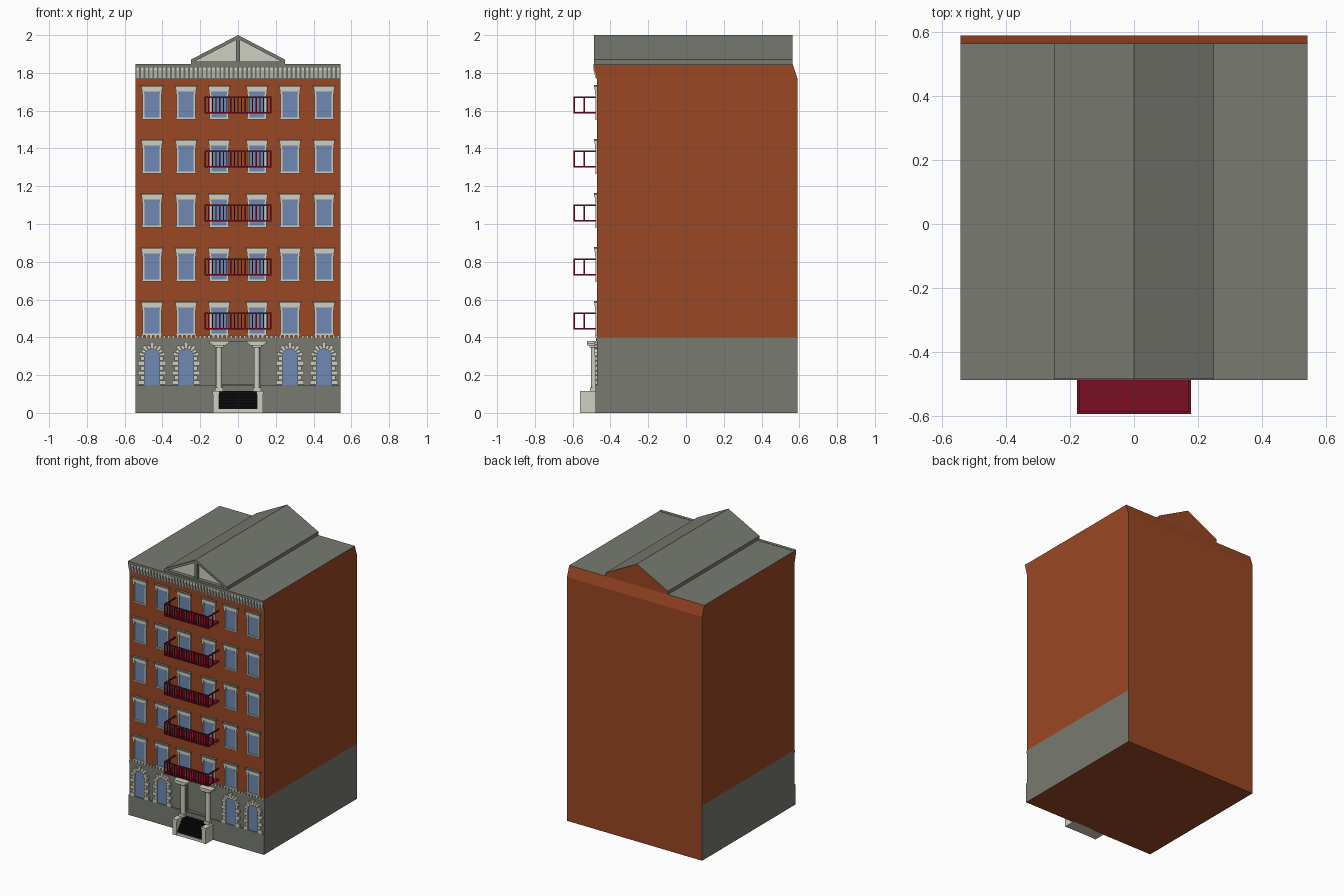
import bpy, bmesh, math
from mathutils import Vector

if "Cube" in bpy.data.objects:
    bpy.data.objects.remove(bpy.data.objects["Cube"])


def material(name, rgb):
    m = bpy.data.materials.new(name)
    lin = [(c / 255 / 12.92) if c < 11 else ((c / 255 + 0.055) / 1.055) ** 2.4 for c in rgb]
    m.diffuse_color = (*lin, 1)
    m.use_nodes = True
    m.node_tree.nodes["Principled BSDF"].inputs["Base Color"].default_value = m.diffuse_color
    return m


STONE = material("grey_stone", (120, 123, 113))
BRICK = material("red_brick", (154, 71, 35))
CREAM = material("cream_stone", (208, 207, 193))
GLASS = material("blue_glass", (110, 137, 178))
IRON = material("crimson_iron", (122, 14, 36))
BLACK = material("black_steps", (12, 12, 12))

parts = {}


def part(name, *mats):
    """Get or start the mesh that collects one kind of part."""
    if name not in parts:
        parts[name] = (bmesh.new(), mats)
    return parts[name][0]


def prism(bm, pts, axis, a, b):
    """Extrude a 2D outline along x (pts = y,z) or along y (pts = x,z)."""
    def place(p, t):
        return (t, p[0], p[1]) if axis == "x" else (p[0], t, p[1])
    lo = [bm.verts.new(place(p, a)) for p in pts]
    hi = [bm.verts.new(place(p, b)) for p in pts]
    n = len(pts)
    bm.faces.new(lo)
    bm.faces.new(hi[::-1])
    for i in range(n):
        j = (i + 1) % n
        bm.faces.new((lo[i], hi[i], hi[j], lo[j]))


def box(bm, x0, x1, y0, y1, z0, z1):
    prism(bm, [(x0, z0), (x1, z0), (x1, z1), (x0, z1)], "y", y0, y1)


def paint(bm, rule):
    bmesh.ops.recalc_face_normals(bm, faces=bm.faces)
    bm.normal_update()
    for f in bm.faces:
        f.material_index = rule(f.normal)


W = 0.543          # half width of the building
FRONT = -0.47      # front wall plane

# ground floor with plinth: stone, but brick at the back and underneath
bm = part("ground_floor", STONE, BRICK)
prism(bm, [(-0.478, 0), (-0.478, 0.147), (FRONT, 0.147), (FRONT, 0.4), (0.59, 0.4), (0.59, 0)], "x", -W, W)
paint(bm, lambda n: 1 if n.y > 0.5 or n.z < -0.5 else 0)

# brick upper floors with flared top and flat stone roof
bm = part("upper_floors", BRICK, STONE)
prism(bm, [(FRONT, 0.4), (FRONT, 1.77), (-0.485, 1.82), (-0.485, 1.845), (0.565, 1.845),
           (0.573, 1.82), (0.59, 1.77), (0.59, 0.4)], "x", -W, W)
paint(bm, lambda n: 1 if n.z > 0.9 else 0)

# gable roof with recessed cream front and brick back
bm = part("gable_roof", STONE, CREAM, BRICK)
prism(bm, [(-0.25, 1.845), (-0.25, 1.87), (0, 2), (0.25, 1.87), (0.25, 1.845)], "y", -0.46, 0.565)
paint(bm, lambda n: 1 if n.y < -0.9 else 2 if n.y > 0.9 else 0)
bm = part("gable_frame", STONE)
prism(bm, [(-0.25, 1.85), (-0.25, 1.87), (0, 2), (0.25, 1.87), (0.25, 1.85), (0, 1.98)], "y", -0.486, -0.46)
box(bm, -0.25, 0.25, -0.486, -0.46, 1.845, 1.86)
box(bm, -0.01, 0.01, -0.484, -0.46, 1.86, 1.985)

# main cornice with brackets
bm = part("cornice", STONE)
prism(bm, [(-0.465, 1.768), (-0.473, 1.768), (-0.486, 1.82), (-0.489, 1.83), (-0.489, 1.847), (-0.465, 1.847)],
      "x", -W, W)
bm = part("cornice_brackets", CREAM)
N = 46
for i in range(N):
    x = -W + (i + 0.5) * 2 * W / N
    prism(bm, [(-0.47, 1.772), (-0.478, 1.772), (-0.489, 1.815), (-0.489, 1.829), (-0.47, 1.829)],
          "x", x - 0.007, x + 0.007)

# band and dentils between ground floor and brick
box(part("frieze_band", STONE), -W, W, -0.476, -0.465, 0.38, 0.396)
bm = part("frieze_dentils", CREAM)
for i in range(N):
    x = -W + (i + 0.5) * 2 * W / N
    box(bm, x - 0.007, x + 0.007, -0.478, -0.465, 0.396, 0.41)

# upper windows and balconies on five floors
for floor in range(5):
    z = 0.41 + floor * 0.286
    for x in (-0.455, -0.275, -0.1, 0.1, 0.275, 0.455):
        box(part("window_glass", GLASS), x - 0.042, x + 0.042, -0.474, -0.468, z + 0.01, z + 0.155)
        bm = part("window_frames", CREAM)
        for s in (-1, 1):
            xa, xb = sorted((x + s * 0.04, x + s * 0.05))
            box(bm, xa, xb, -0.479, -0.468, z, z + 0.155)
            box(bm, min(xa, xb) - 0.003, xb + 0.003, -0.483, -0.468, z + 0.135, z + 0.158)   # consoles
        box(bm, x - 0.041, x + 0.041, -0.478, -0.468, z + 0.147, z + 0.157)
        box(bm, x - 0.052, x + 0.052, -0.481, -0.468, z, z + 0.01)
        box(bm, x - 0.056, x + 0.056, -0.484, -0.468, z + 0.157, z + 0.172)
        box(part("window_lintel_caps", STONE), x - 0.06, x + 0.06, -0.488, -0.468, z + 0.172, z + 0.183)

    # balcony: floor plate, rails, corner and side posts, balusters
    b = 0.442 + floor * 0.286
    bm = part("balconies", IRON)
    box(bm, -0.178, 0.178, -0.595, -0.468, b, b + 0.008)
    box(bm, -0.178, 0.178, -0.595, -0.587, b + 0.081, b + 0.089)
    for s in (-1, 1):
        xa, xb = sorted((s * 0.170, s * 0.178))
        box(bm, xa, xb, -0.588, -0.468, b + 0.081, b + 0.089)
        for y in (-0.595, -0.542):
            box(bm, xa, xb, y, y + 0.008, b + 0.007, b + 0.082)
    for i in range(1, 18):
        x = -0.174 + i * 0.348 / 18
        box(bm, x - 0.003, x + 0.003, -0.593, -0.588, b + 0.007, b + 0.082)

# arched ground floor windows with rusticated stone surrounds
R, ZS = 0.041, 0.3
for x in (-0.455, -0.275, 0.275, 0.455):
    arc = [(x + R * math.cos(t * math.pi / 12), ZS + R * math.sin(t * math.pi / 12)) for t in range(13)]
    prism(part("arched_glass", GLASS), arc + [(x - R, 0.148), (x + R, 0.148)], "y", -0.474, -0.468)
    bm = part("arch_stones", CREAM)
    for i in range(6):
        z = 0.149 + i * 0.0255
        out = 0.074 if i % 2 == 0 else 0.06
        for s in (-1, 1):
            xa, xb = sorted((x + s * 0.039, x + s * out))
            box(bm, xa, xb, -0.483, -0.468, z, z + 0.0225)
    for i in range(9):
        a0, a1 = (i + 0.06) * math.pi / 9, (i + 0.94) * math.pi / 9
        ro = 0.077 if i == 4 else 0.07 if i % 2 == 0 else 0.062
        prism(bm, [(x + r * math.cos(a), ZS + r * math.sin(a))
                   for r, a in ((0.038, a0), (ro, a0), (ro, a1), (0.038, a1))], "y", -0.484, -0.468)

# entrance columns with bases and flared capitals
for x in (-0.1, 0.1):
    bm = part("entrance_columns", CREAM)
    for half, z0, z1 in ((0.021, 0.114, 0.135), (0.024, 0.345, 0.356), (0.038, 0.356, 0.366), (0.052, 0.366, 0.38)):
        box(bm, x - half, x + half, max(-0.487 - half, -0.525), -0.468, z0, z1)
    ring = [(x + 0.016 * math.cos(k * math.pi / 8), -0.487 + 0.016 * math.sin(k * math.pi / 8)) for k in range(16)]
    lo = [bm.verts.new((*p, 0.134)) for p in ring]
    hi = [bm.verts.new((*p, 0.346)) for p in ring]
    for k in range(16):
        bm.faces.new((lo[k], lo[k - 1], hi[k - 1], hi[k]))

# stoop: cream side walls and black stairs
bm = part("stoop_walls", CREAM)
for s in (-1, 1):
    xa, xb = sorted((s * 0.1, s * 0.133))
    box(bm, xa, xb, -0.56, -0.47, 0, 0.1)
    box(bm, xa - 0.002, xb + 0.002, -0.562, -0.47, 0.1, 0.115)
box(bm, -0.1, 0.1, -0.558, -0.47, 0, 0.02)
steps = []
for i in range(6):
    y = -0.552 + i * 0.012
    steps += [(y, 0.02 + i * 0.016), (y, 0.036 + i * 0.016)]
prism(part("stairs", BLACK), steps + [(-0.47, steps[-1][1]), (-0.47, 0.02)], "x", -0.1, 0.1)

# helper that cuts the shallow doorway recess
box(part("doorway_cutter", STONE), -0.088, 0.088, -0.52, -0.448, 0.15, 0.375)

# turn every collected mesh into an object
objects = {}
for name, (bm, mats) in parts.items():
    bmesh.ops.recalc_face_normals(bm, faces=bm.faces)
    mesh = bpy.data.meshes.new(name)
    bm.to_mesh(mesh)
    bm.free()
    for m in mats:
        mesh.materials.append(m)
    objects[name] = bpy.data.objects.new(name, mesh)
    bpy.context.collection.objects.link(objects[name])

cutter = objects["doorway_cutter"]
cutter.hide_render = True
cutter.hide_set(True)
cut = objects["ground_floor"].modifiers.new("doorway", "BOOLEAN")
cut.operation, cut.object, cut.solver = "DIFFERENCE", cutter, "EXACT"

# smooth the round column shafts
col = objects["entrance_columns"]
bpy.context.view_layer.objects.active = col
col.select_set(True)
bpy.ops.object.shade_smooth_by_angle(angle=math.radians(30))
